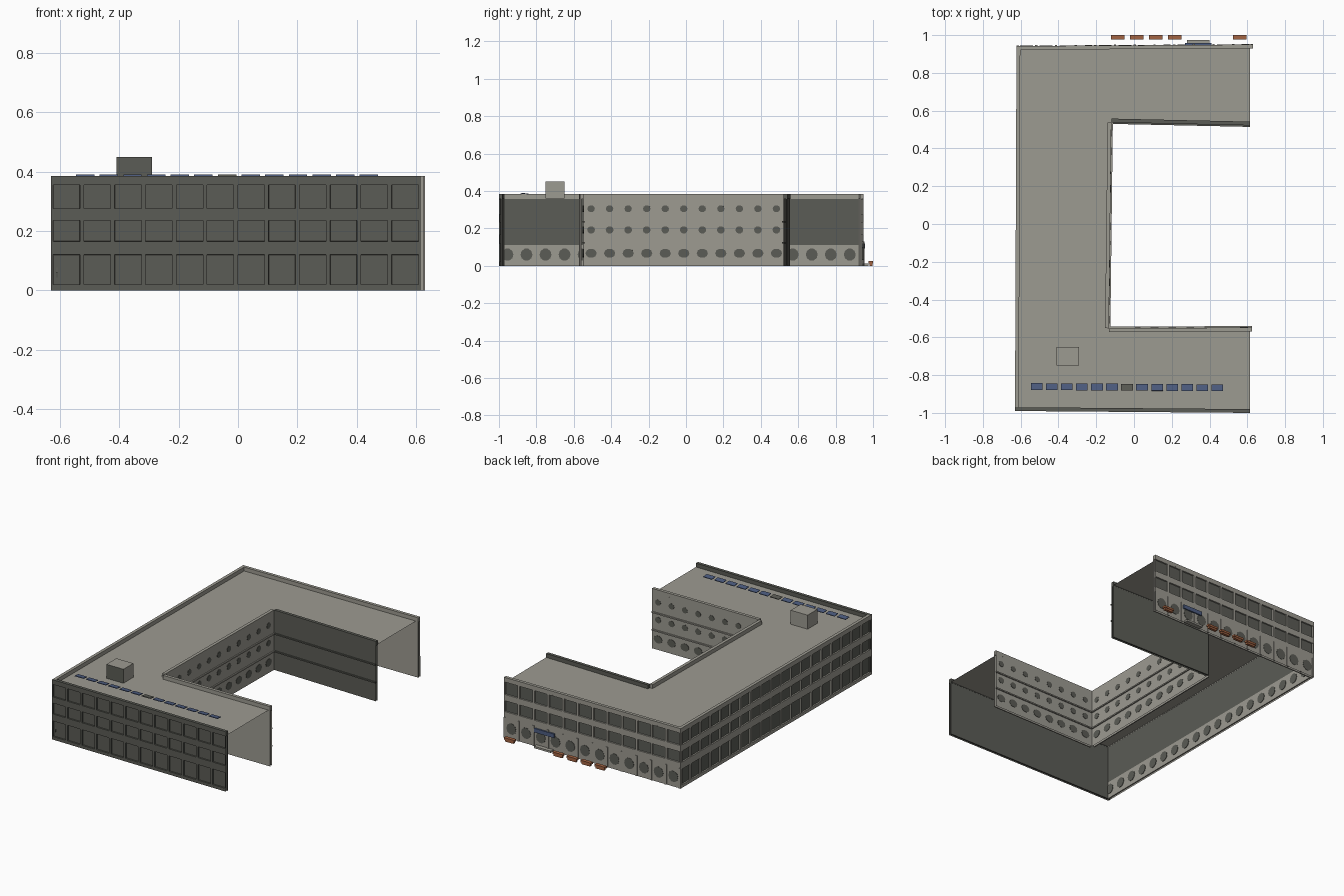
import bpy, bmesh, math
from mathutils import Matrix, Vector

if "Cube" in bpy.data.objects:
    bpy.data.objects.remove(bpy.data.objects["Cube"])


def colour(name, r, g, b):
    m = bpy.data.materials.new(name)
    m.diffuse_color = (r, g, b, 1)
    m.use_nodes = True
    m.node_tree.nodes["Principled BSDF"].inputs["Base Color"].default_value = m.diffuse_color
    return m


LIGHT = colour("light_stone", 0.335, 0.325, 0.285)
DARK = colour("dark_grey", 0.105, 0.107, 0.092)
BLUE = colour("panel_blue", 0.075, 0.11, 0.22)
ORANGE = colour("bench_orange", 0.36, 0.125, 0.055)
H, ROOF = 0.385, 0.36


def finish(name, bm, mats, matrix=Matrix()):
    me = bpy.data.meshes.new(name)
    bm.to_mesh(me)
    bm.free()
    for m in mats:
        me.materials.append(m)
    ob = bpy.data.objects.new(name, me)
    ob.matrix_world = matrix
    bpy.context.collection.objects.link(ob)
    return ob


def box(name, lo, hi, mat, matrix=Matrix()):
    bm = bmesh.new()
    c = [(a + b) / 2 for a, b in zip(lo, hi)]
    s = [b - a for a, b in zip(lo, hi)]
    bmesh.ops.create_cube(bm, size=1, matrix=Matrix.Translation(c) @ Matrix.Diagonal((*s, 1)))
    return finish(name, bm, [mat], matrix)


def frame(p, q):
    """Local axes of a wall: x along it, y into the building, z up."""
    d = Vector((q[0] - p[0], q[1] - p[1], 0))
    u = d.normalized()
    m = Matrix(((u.x, -u.y, 0, p[0]), (u.y, u.x, 0, p[1]), (0, 0, 1, 0), (0, 0, 0, 1)))
    return m, d.length


def facade(name, m, length, cols, rows, wall, glass):
    """Flat wall with a grid of recessed rectangular windows."""
    pitch = length / max(cols, 1)
    gap = 0.007
    xs = [0.0]
    for i in range(cols):
        xs += [i * pitch + gap, (i + 1) * pitch - gap]
    xs.append(length)
    zs = [0.0] + [z for r in rows for z in r] + [ROOF]
    bm = bmesh.new()
    grid = [[bm.verts.new((x, 0, z)) for x in xs] for z in zs]
    panes = []
    for j in range(len(zs) - 1):
        for i in range(len(xs) - 1):
            f = bm.faces.new((grid[j][i], grid[j][i + 1], grid[j + 1][i + 1], grid[j + 1][i]))
            if i % 2 and j % 2:
                panes.append(f)
    bm.normal_update()
    if panes:
        bmesh.ops.inset_individual(bm, faces=panes, thickness=0.0005, depth=-0.009)
        for f in panes:
            f.material_index = 1
    finish(name, bm, [wall, glass], m)


def round_windows(name, m, spots, y, mat):
    """Thin rounded panes; spots are (x, z, half width, half height)."""
    bm = bmesh.new()
    for x, z, w, h in spots:
        mat4 = Matrix.Translation((x, y, z)) @ Matrix.Diagonal((w, 1, h, 1)) \
            @ Matrix.Rotation(math.pi / 2, 4, 'X') @ Matrix.Rotation(math.pi / 10, 4, 'Z')
        bmesh.ops.create_cone(bm, cap_ends=True, segments=10, radius1=1, radius2=1,
                              depth=0.004, matrix=mat4)
    finish(name, bm, [mat], m)


# Corners of the C-shaped plan, walked so the outside is always on the right
SW, SE, NE, NW = (-0.63, -0.99), (0.615, -1.0), (0.63, 0.95), (-0.622, 0.942)
CSE, CSW, CNW, CNE = (0.625, -0.548), (-0.133, -0.552), (-0.12, 0.538), (0.615, 0.522)
ROWS = [(0.02, 0.12), (0.165, 0.235), (0.275, 0.355)]

walls = [
    ("front_wall", SW, SE, 12, ROWS, DARK),
    ("west_wall", NW, SW, 19, ROWS, LIGHT),
    ("back_wall", NE, NW, 12, ROWS[1:], LIGHT),
    ("court_south_wall", CSE, CSW, 0, [], LIGHT),
    ("court_main_wall", CSW, CNW, 0, [], LIGHT),
    ("court_north_wall", CNW, CNE, 0, [], DARK),
]
for name, p, q, cols, rows, mat in walls:
    m, L = frame(p, q)
    facade(name, m, L, cols, rows, mat, DARK)
    # parapet and inner lining behind the wall
    box(name + "_parapet", (0, 0, ROOF - 0.004), (L, 0.02, H), mat, m)
    if name == "west_wall":
        box("west_lining_low", (0.012, 0.012, 0), (L - 0.012, 0.019, 0.112), LIGHT, m)
        box("west_lining_high", (0.012, 0.012, 0.112), (L - 0.012, 0.019, ROOF - 0.002), DARK, m)
        n = 19
        round_windows("west_inner_windows", m,
                      [((i + 0.65) * L / n, 0.06, 0.032, 0.033) for i in range(n)], 0.02, DARK)
    else:
        box(name + "_lining", (0, 0.012, 0), (L, 0.019, ROOF - 0.002), mat, m)
    if name.startswith("court"):
        # floor ledges
        for z in (0.122, 0.235):
            box(name + "_ledge", (0, -0.008, z - 0.004), (L, 0.001, z + 0.004), mat, m)
        if mat is LIGHT:
            n = round(L / 0.098)
            spots = []
            for i in range(n):
                x = (i + 0.45) * L / n
                spots += [(x, 0.305, 0.02, 0.019), (x, 0.192, 0.021, 0.02), (x, 0.067, 0.03, 0.025)]
            round_windows(name + "_windows", m, spots, 0.0, DARK)
    if name == "back_wall":
        # ground floor shop windows
        n = 12
        round_windows("back_ground_windows", m,
                      [((i + 0.5) * L / n, 0.065, 0.034, 0.036) for i in range(n)], 0.0, DARK)
        for i in range(n + 1):
            x = min(max(i * L / n, 0.006), L - 0.006)
            box("back_pilaster", (x - 0.006, -0.004, 0), (x + 0.006, 0.001, 0.13), LIGHT, m)

# Roof deck
bm = bmesh.new()
bm.faces.new([bm.verts.new((x, y, ROOF)) for x, y in
              (SW, SE, (0.615, -0.548), CSW, CNW, CNE, (0.615, 0.95), NW)])
bmesh.ops.triangulate(bm, faces=bm.faces[:])
finish("roof_deck", bm, [LIGHT])

# Stair house on the roof, with its dark front
stair = box("roof_stair_house", (-0.41, -0.75, ROOF), (-0.29, -0.65, 0.45), LIGHT)
stair.data.materials.append(DARK)
for f in stair.data.polygons:
    if f.normal.y < -0.5:
        f.material_index = 1

# Row of solar panels, the middle one grey
for i in range(13):
    x = -0.515 + i * 0.0797
    tilt = Matrix.Translation((x, -0.861 - i * 0.0005, 0.386)) @ Matrix.Rotation(-0.1, 4, 'X')
    box("solar_panel", (-0.031, -0.018, -0.002), (0.031, 0.018, 0.002),
        DARK if i == 6 else BLUE, tilt)

# Entrance: awning and step on the back side
box("entrance_awning", (0.27, 0.945, 0.092), (0.41, 0.958, 0.118), BLUE)
box("entrance_step", (0.28, 0.945, 0), (0.40, 0.975, 0.012), LIGHT)

# Benches along the back pavement
for x in (-0.085, 0.015, 0.115, 0.215, 0.56):
    box("bench_seat", (x - 0.036, 0.977, 0.012), (x + 0.036, 1.0, 0.025), ORANGE)
    box("bench_base", (x - 0.03, 0.98, 0), (x + 0.03, 0.997, 0.012), ORANGE)
